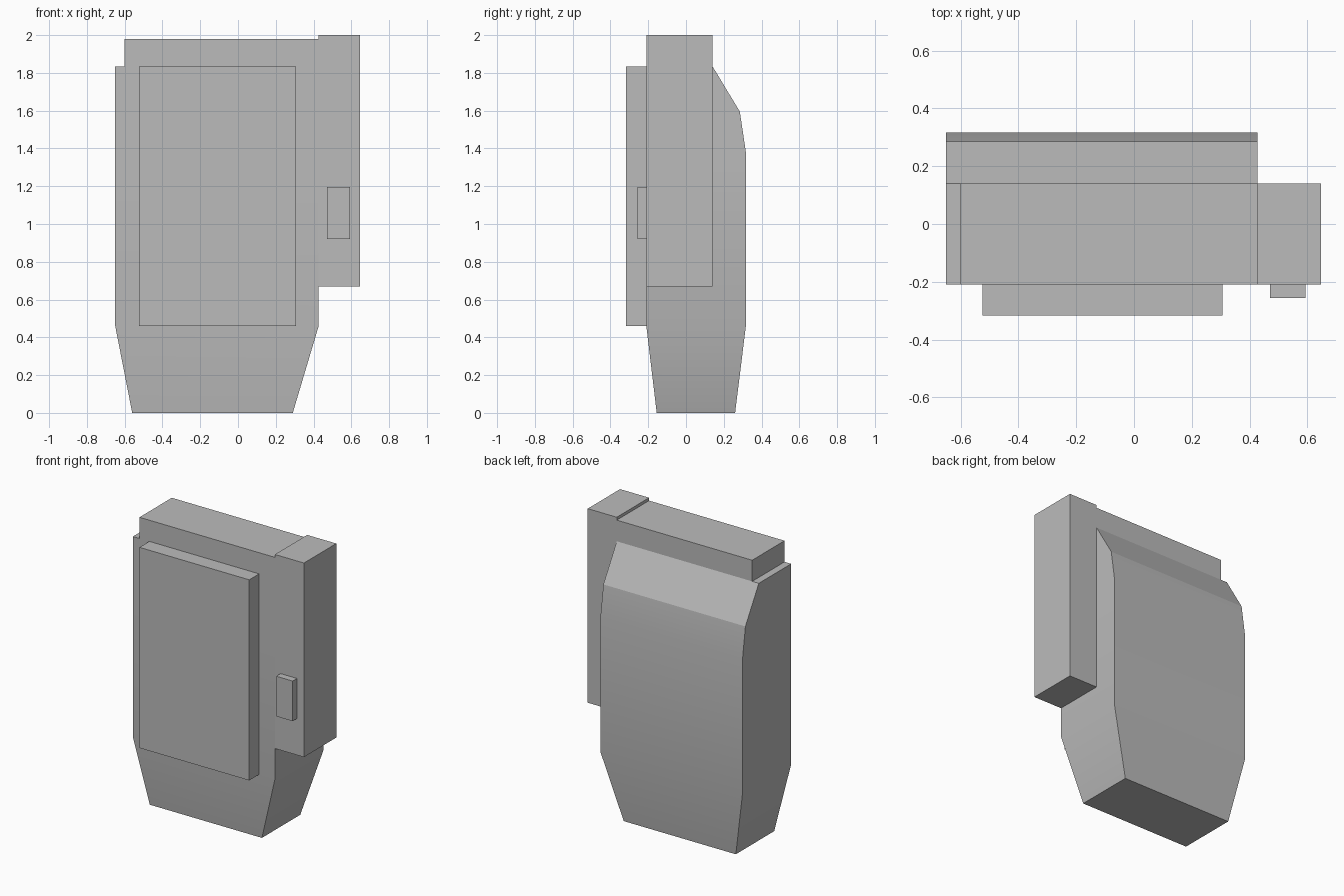
import bpy
import bmesh
import math

cube = bpy.data.objects.get("Cube")
if cube:
    bpy.data.objects.remove(cube, do_unlink=True)

# Single grey finish
grey = bpy.data.materials.new("plain_grey")
grey.use_nodes = True
colour = (0.5, 0.5, 0.5, 1.0)
grey.diffuse_color = colour
grey.node_tree.nodes["Principled BSDF"].inputs["Base Color"].default_value = colour


def loft(name, sections):
    """Solid through stacked rectangles given as (z, x0, x1, y0, y1)."""
    bm = bmesh.new()
    rings = []
    for z, x0, x1, y0, y1 in sections:
        corners = ((x0, y0), (x1, y0), (x1, y1), (x0, y1))
        rings.append([bm.verts.new((x, y, z)) for x, y in corners])
    for low, high in zip(rings, rings[1:]):
        for i in range(4):
            j = (i + 1) % 4
            bm.faces.new((low[i], low[j], high[j], high[i]))
    bm.faces.new(rings[0][::-1])
    bm.faces.new(rings[-1])
    bmesh.ops.recalc_face_normals(bm, faces=bm.faces)
    mesh = bpy.data.meshes.new(name)
    bm.to_mesh(mesh)
    bm.free()
    mesh.materials.append(grey)
    obj = bpy.data.objects.new(name, mesh)
    bpy.context.collection.objects.link(obj)
    return obj


def box(name, x, y, z):
    return loft(name, [(z[0], *x, *y), (z[1], *x, *y)])


left, right = -0.65, 0.427
front, spine, back = -0.21, 0.14, 0.317

# Main housing: tapered foot, straight middle, sloped rear shoulder
housing = loft("housing", [
    (0.0, -0.56, 0.29, -0.155, 0.26),
    (0.46, left, right, front, back),
    (1.38, left, right, front, back),
    (1.595, left, right, front, 0.285),
    (1.835, left, right, front, spine),
])
bpy.ops.object.select_all(action="DESELECT")
housing.select_set(True)
bpy.context.view_layer.objects.active = housing
bpy.ops.object.shade_smooth_by_angle(angle=math.radians(20))

# Cap on the housing, side block, raised front panel and small button
box("top_cap", (-0.60, right), (front, spine), (1.835, 1.98))
box("side_block", (right, 0.647), (front, spine), (0.67, 2.0))
box("front_panel", (-0.525, 0.307), (-0.317, front), (0.46, 1.835))
box("button", (0.47, 0.594), (-0.257, front), (0.92, 1.195))
